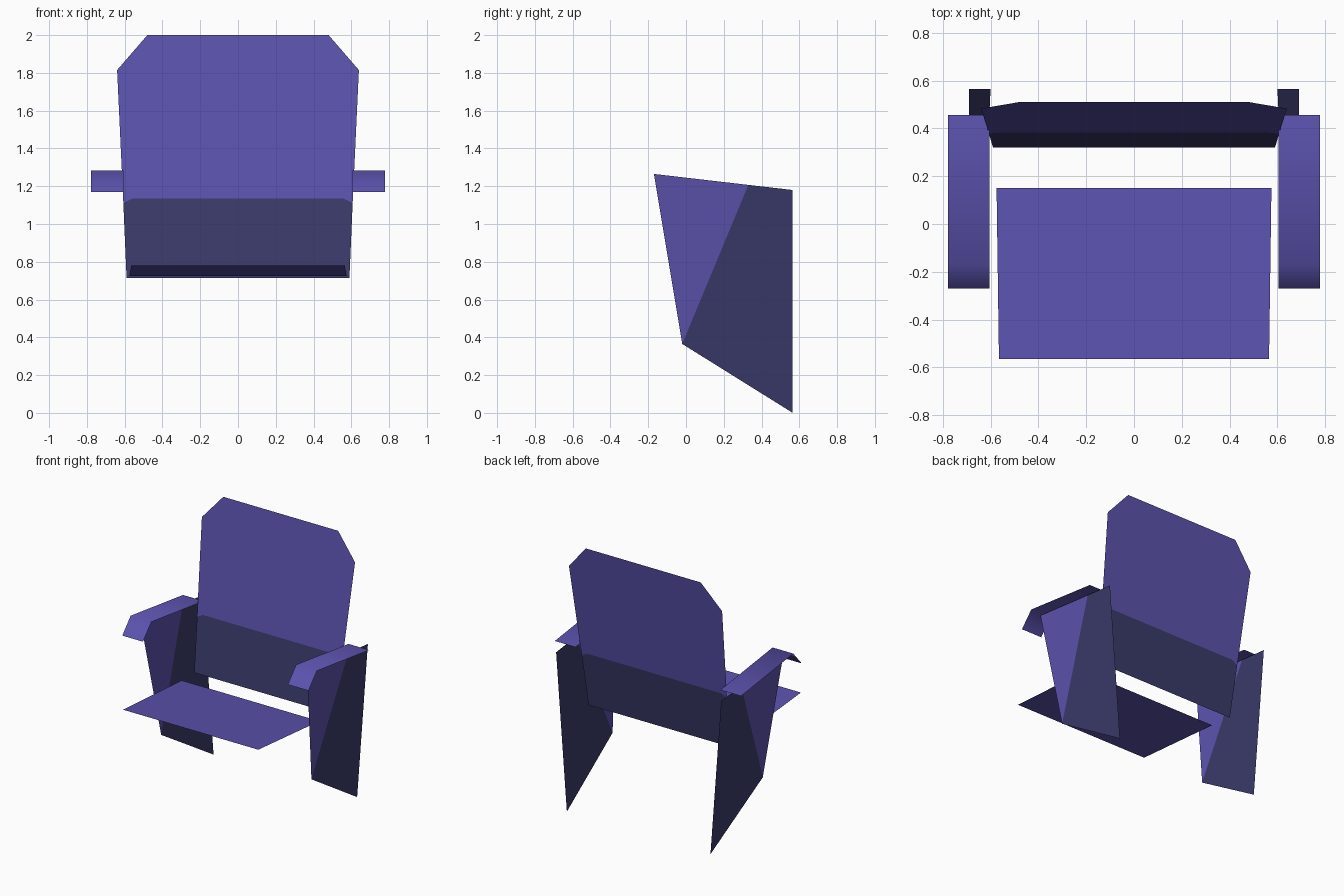
import bpy

cube = bpy.data.objects.get("Cube")
if cube:
    bpy.data.objects.remove(cube, do_unlink=True)


def material(name, rgb):
    m = bpy.data.materials.new(name)
    m.use_nodes = True
    m.diffuse_color = (*rgb, 1)
    m.node_tree.nodes["Principled BSDF"].inputs["Base Color"].default_value = (*rgb, 1)
    return m


VIOLET = material("violet", (0.105, 0.085, 0.42))
NAVY = material("dark navy", (0.042, 0.042, 0.145))


def sheet(name, points, faces, mats):
    """Thin panel; each face takes the material of the same position."""
    mesh = bpy.data.meshes.new(name)
    mesh.from_pydata(points, [], faces)
    for m in (VIOLET, NAVY):
        mesh.materials.append(m)
    for poly, m in zip(mesh.polygons, mats):
        poly.material_index = (VIOLET, NAVY).index(m)
    obj = bpy.data.objects.new(name, mesh)
    bpy.context.collection.objects.link(obj)
    return obj


# Seat: flat tapered panel, front edge raised
sheet("seat",
      [(-0.565, -0.565, 0.78), (0.565, -0.565, 0.78),
       (0.575, 0.15, 0.725), (-0.575, 0.15, 0.725)],
      [(0, 1, 2, 3)], [VIOLET])


# Backrest: leaning panel with clipped top corners and a dark lower band
def lean(x, z):
    return (x, 0.32 + (z - 0.715) * 0.148, z)


right_half = [(0.59, 0.715), (0.607, 1.11), (0.56, 1.135), (0.64, 1.815), (0.48, 2.0)]
back_points = [lean(x, z) for x, z in right_half] + [lean(-x, z) for x, z in right_half]
sheet("backrest", back_points,
      [(5, 0, 1, 2, 7, 6), (6, 7, 2, 1, 3, 4, 9, 8)], [NAVY, VIOLET])

# Side panels and armrests, mirrored left and right
for side, s in (("left", 1), ("right", -1)):
    outline = [(-0.17, 1.265), (-0.02, 0.365), (0.565, 0.0), (0.565, 1.18), (0.33, 1.207)]
    panel = [(s * (0.6 + 0.076 * z), y, z) for y, z in outline]
    faces = [(0, 1, 4), (1, 2, 3, 4)]
    if s < 0:
        faces = [f[::-1] for f in faces]
    sheet(side + "_side_panel", panel, faces, [VIOLET, NAVY])

    # Armrest: sloping top with a lip folded down at the front
    profile = [(-0.27, 1.17), (-0.17, 1.282), (0.455, 1.2)]
    arm = [(s * x, y, z) for y, z in profile for x in (0.605, 0.778)]
    faces = [(0, 1, 3, 2), (2, 3, 5, 4)]
    if s < 0:
        faces = [f[::-1] for f in faces]
    obj = sheet(side + "_armrest", arm, faces, [VIOLET, VIOLET])
    obj.data.shade_smooth()
